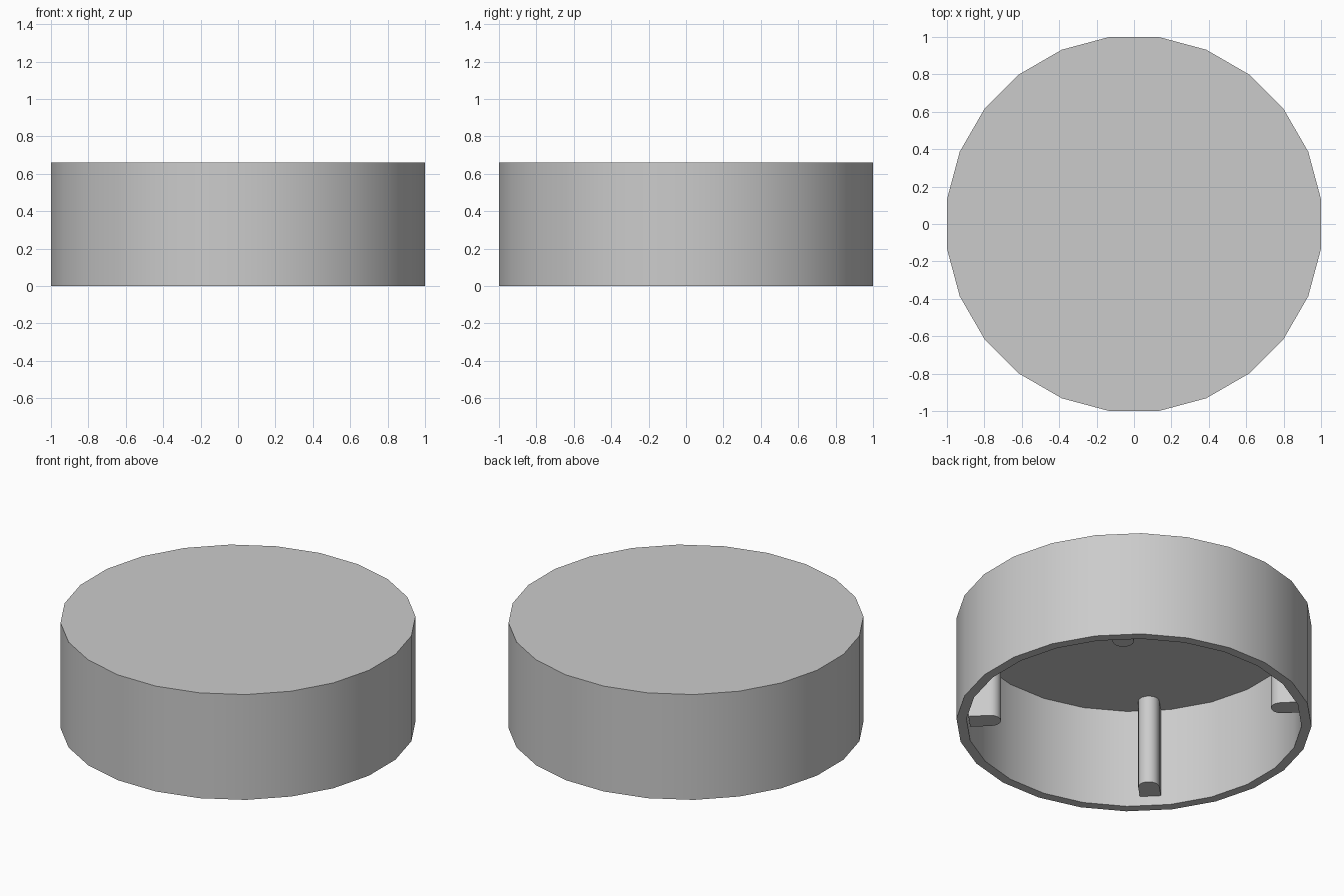
import bpy
import bmesh
from math import pi, cos, sin, radians

SIDES = 24
HEIGHT = 0.66
FLAT_TO_RADIUS = 1 / cos(pi / SIDES)

old = bpy.data.objects.get("Cube")
if old:
    bpy.data.objects.remove(old, do_unlink=True)

grey = bpy.data.materials.new("light_grey")
grey.use_nodes = True
grey.diffuse_color = (0.6, 0.6, 0.6, 1)
grey.node_tree.nodes["Principled BSDF"].inputs["Base Color"].default_value = (0.6, 0.6, 0.6, 1)


def finish(name, bm):
    """Turn a bmesh into a grey object with smooth sides and sharp edges."""
    bmesh.ops.recalc_face_normals(bm, faces=bm.faces)
    mesh = bpy.data.meshes.new(name)
    bm.to_mesh(mesh)
    bm.free()
    mesh.materials.append(grey)
    obj = bpy.data.objects.new(name, mesh)
    bpy.context.collection.objects.link(obj)
    bpy.ops.object.select_all(action="DESELECT")
    obj.select_set(True)
    bpy.context.view_layer.objects.active = obj
    bpy.ops.object.shade_smooth_by_angle(angle=radians(31))
    return obj


# Hollow cap: closed top, outer wall, open rim, inner wall, ceiling
bm = bmesh.new()
rings = []
for flat, z in [(1, HEIGHT), (1, 0), (0.944, 0), (0.944, 0.622)]:
    r = flat * FLAT_TO_RADIUS
    rings.append([bm.verts.new((r * cos(a), r * sin(a), z))
                  for a in ((i + 0.5) * 2 * pi / SIDES for i in range(SIDES))])
for a, b in zip(rings, rings[1:]):
    for i in range(SIDES):
        j = (i + 1) % SIDES
        bm.faces.new((a[i], a[j], b[j], b[i]))
bm.faces.new(rings[0])
bm.faces.new(rings[-1])
finish("cap_shell", bm)


# Round-nosed ribs standing on the inner wall
def rib(name, angle, half_width=0.06, nose=0.83, back=0.95):
    bm = bmesh.new()
    outline = [(back, -half_width), (back, half_width)]
    for i in range(13):
        t = pi / 2 + pi * i / 12
        outline.append((nose + half_width * cos(t), half_width * sin(t)))
    base = bm.faces.new([bm.verts.new((x, y, 0.06)) for x, y in outline])
    top = bmesh.ops.extrude_face_region(bm, geom=[base])["geom"]
    bmesh.ops.translate(bm, vec=(0, 0, 0.565),
                        verts=[g for g in top if isinstance(g, bmesh.types.BMVert)])
    obj = finish(name, bm)
    obj.rotation_euler.z = radians(angle)
    obj.location.x = -0.015


for name, angle in [("back_left_rib", 45), ("back_right_rib", 135),
                    ("front_right_rib", 225), ("front_left_rib", 315)]:
    rib(name, angle)
